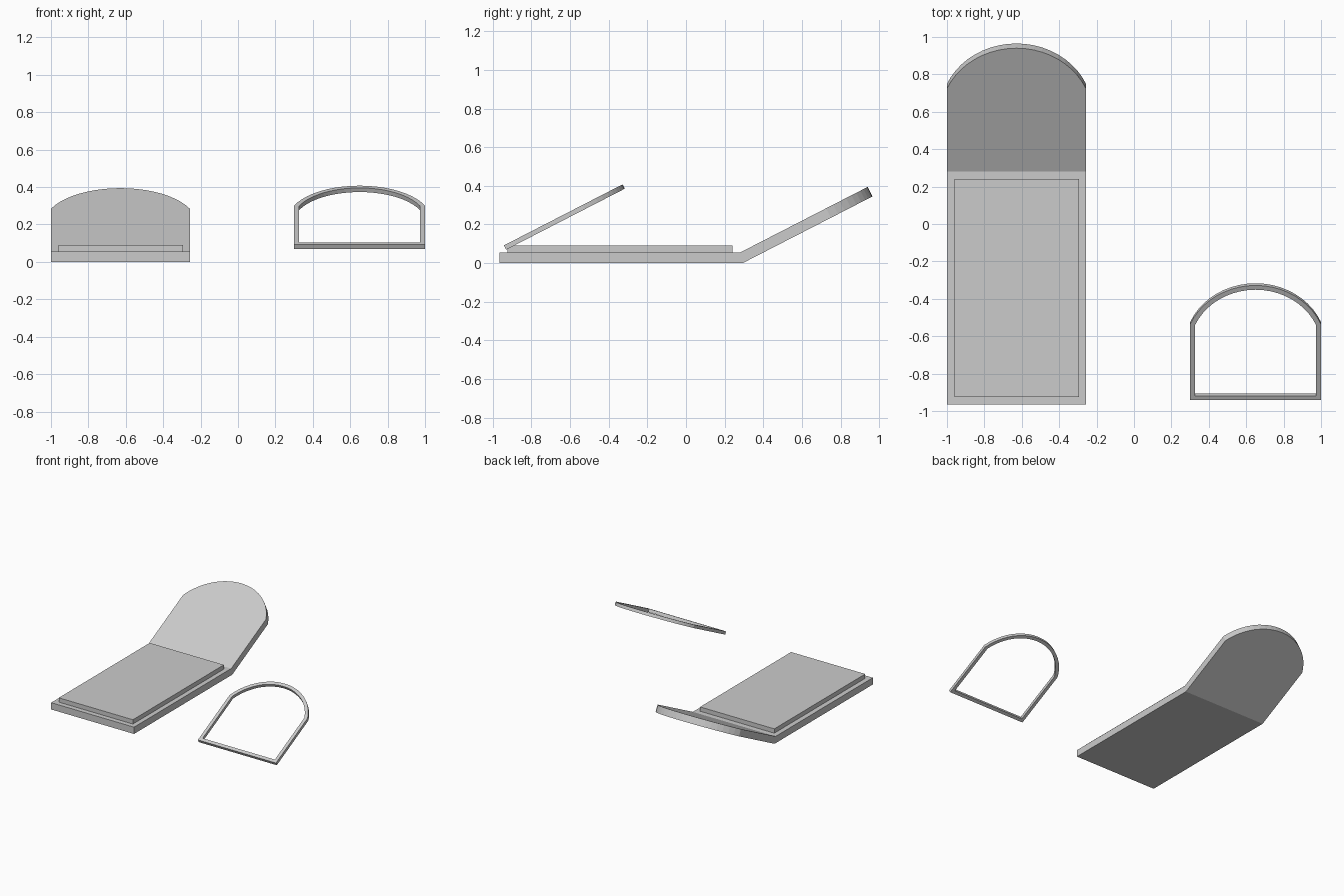
import bpy, bmesh, math
from mathutils import Vector

if "Cube" in bpy.data.objects:
    bpy.data.objects.remove(bpy.data.objects["Cube"])

TILT = math.radians(27.2)
UP = Vector((0, math.cos(TILT), math.sin(TILT)))     # along the slope
NORMAL = Vector((0, -math.sin(TILT), math.cos(TILT)))
SEGMENTS = 20


def make_object(name, bm):
    bmesh.ops.recalc_face_normals(bm, faces=bm.faces)
    mesh = bpy.data.meshes.new(name)
    bm.to_mesh(mesh)
    bm.free()
    obj = bpy.data.objects.new(name, mesh)
    bpy.context.collection.objects.link(obj)
    return obj


def arch(half, side, rise, inset=0.0):
    """Arc points (u, v) from right to left above straight sides."""
    radius = (half * half + rise * rise) / (2 * rise)
    cv = side + rise - radius
    r, h = radius - inset, half - inset
    a = math.asin(h / r)
    return [(r * math.sin(a - 2 * a * i / SEGMENTS),
             cv + r * math.cos(a - 2 * a * i / SEGMENTS)) for i in range(SEGMENTS + 1)]


def box(name, lo, hi):
    bm = bmesh.new()
    bmesh.ops.create_cube(bm, size=1)
    for v in bm.verts:
        v.co = [(l + h) / 2 + c * (h - l) for l, h, c in zip(lo, hi, v.co)]
    return make_object(name, bm)


# Base: flat slab that bends up into a rounded backrest
cx, half, thick, bend, front = -0.6285, 0.3715, 0.055, 0.28, -0.965
low_bend = bend + thick * math.tan(TILT / 2)
hinge = Vector((cx, bend, thick))
curve = [hinge + Vector((u, 0, 0)) + UP * v for u, v in arch(half, 0.50, 0.242)]
bm = bmesh.new()


def layer(z, bend_y, shift):
    pts = [(cx - half, front, z), (cx + half, front, z), (cx + half, bend_y, z)]
    pts += [p + shift for p in curve] + [(cx - half, bend_y, z)]
    vs = [bm.verts.new(p) for p in pts]
    bm.faces.new((vs[0], vs[1], vs[2], vs[-1]))
    bm.faces.new(vs[2:])
    return vs


top = layer(thick, bend, Vector())
bottom = layer(0, low_bend, NORMAL * -thick)
for i in range(len(top)):
    j = (i + 1) % len(top)
    bm.faces.new((bottom[i], bottom[j], top[j], top[i]))
make_object("base_and_backrest", bm)

# Raised pad on the flat part
box("raised_pad", (-0.96, -0.925, thick), (-0.295, 0.24, 0.09))

# Separate thin arched frame, tilted to the same angle
rim, depth = 0.026, 0.025
origin = Vector((0.65, -0.942, 0.092))
outer = [(0.35, 0), *arch(0.35, 0.456, 0.234), (-0.35, 0)]
inner = [(0.35 - rim, rim), *arch(0.35, 0.456, 0.234, rim), (rim - 0.35, rim)]
bm = bmesh.new()
rings = [[bm.verts.new(origin + Vector((u, 0, 0)) + UP * v - NORMAL * d) for u, v in outline]
         for outline, d in ((outer, 0), (inner, 0), (inner, depth), (outer, depth))]
for k in range(4):
    a, b = rings[k], rings[(k + 1) % 4]
    for i in range(len(a)):
        j = (i + 1) % len(a)
        bm.faces.new((a[i], a[j], b[j], b[i]))
make_object("arched_frame", bm)
